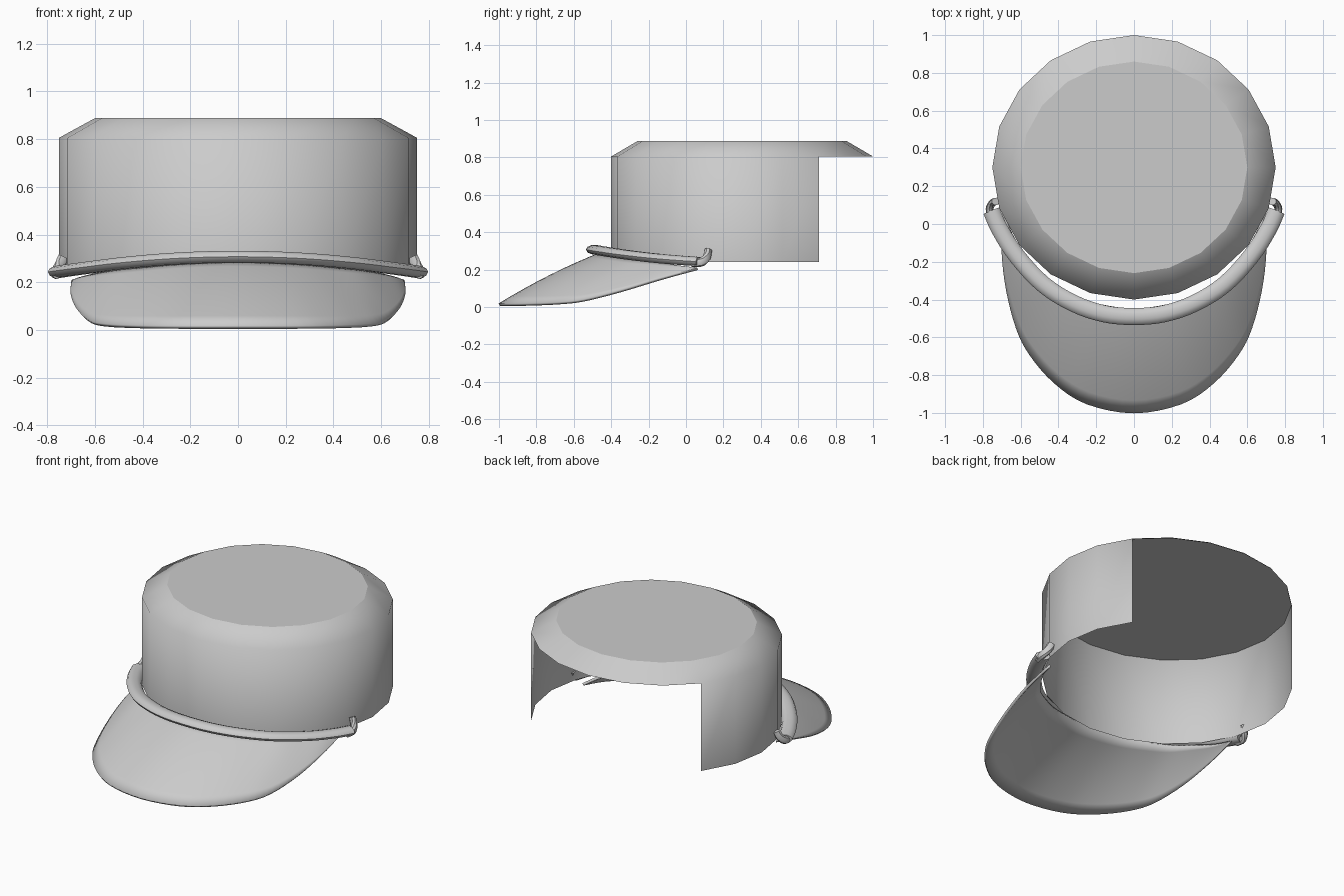
import bpy, bmesh, math
from mathutils import Vector

if "Cube" in bpy.data.objects:
    bpy.data.objects.remove(bpy.data.objects["Cube"])


def make(name, verts, faces, angle=40):
    """Create a mesh object with smooth-by-angle shading."""
    me = bpy.data.meshes.new(name)
    me.from_pydata(verts, [], faces)
    ob = bpy.data.objects.new(name, me)
    bpy.context.collection.objects.link(ob)
    bm = bmesh.new()
    bm.from_mesh(me)
    bmesh.ops.recalc_face_normals(bm, faces=bm.faces)
    bm.to_mesh(me)
    bm.free()
    bpy.ops.object.select_all(action='DESELECT')
    ob.select_set(True)
    bpy.context.view_layer.objects.active = ob
    bpy.ops.object.shade_smooth_by_angle(angle=math.radians(angle))
    return ob


def spline(pts, sub=4):
    """Catmull-Rom curve through pts."""
    p = [Vector(q) for q in pts]
    p = [2 * p[0] - p[1]] + p + [2 * p[-1] - p[-2]]
    out = []
    for i in range(1, len(p) - 2):
        a, b, c, d = p[i - 1:i + 3]
        for k in range(sub):
            t = k / sub
            out.append(0.5 * (2 * b + (c - a) * t + (2 * a - 5 * b + 4 * c - d) * t * t
                              + (3 * b - a - 3 * c + d) * t ** 3))
    return out + [p[-2]]


def mirrored(half):
    """Extend a path that starts on x = 0 to both sides."""
    return [(-x, y, z) for x, y, z in half[:0:-1]] + list(half)


def tube(name, path, wide, high, n=10):
    """Sweep an oval section along a path, with capped ends."""
    verts, faces = [], []
    for i, c in enumerate(path):
        d = (path[min(i + 1, len(path) - 1)] - path[max(i - 1, 0)]).normalized()
        side = d.cross(Vector((0, 0, 1))).normalized()
        up = side.cross(d)
        for k in range(n):
            a = 2 * math.pi * k / n
            verts.append(c + side * wide * math.cos(a) + up * high * math.sin(a))
    for i in range(len(path) - 1):
        for k in range(n):
            j = (k + 1) % n
            faces.append((i * n + k, i * n + j, (i + 1) * n + j, (i + 1) * n + k))
    faces += [tuple(range(n)), tuple(range(len(verts) - n, len(verts)))]
    return make(name, verts, faces)


# Crown: 20-sided, open at the lower back
N = 20


def ring(rx, ry, z):
    return [(rx * math.cos(2 * math.pi * k / N), 0.3 + ry * math.sin(2 * math.pi * k / N), z)
            for k in range(N)]


verts = ring(0.75, 0.7, 0.24) + ring(0.75, 0.7, 0.805) + ring(0.6, 0.56, 0.887)
faces = [tuple(range(2 * N, 3 * N))]
for k in range(N):
    j = (k + 1) % N
    faces.append((N + k, N + j, 2 * N + j, 2 * N + k))
    if not 2 <= k < 8:
        faces.append((k, j, N + j, N + k))
crown = make("crown", verts, faces, 70)
# drop the unused points of the back opening, keep the top edge crisp
bm = bmesh.new()
bm.from_mesh(crown.data)
bmesh.ops.delete(bm, geom=[v for v in bm.verts if not v.link_faces], context='VERTS')
for f in bm.faces:
    if len(f.verts) == N:
        for e in f.edges:
            e.smooth = False
bm.to_mesh(crown.data)
bm.free()

# Flat underside of the crown top
make("crown_lining", ring(0.748, 0.698, 0.804), [tuple(range(N))])

# Visor: lofted between the brow edge and the drooping outer edge
inner = spline(mirrored([(0, -.45, .287), (.14, -.435, .283), (.27, -.40, .275), (.4, -.33, .262),
                         (.5, -.26, .25), (.58, -.16, .235), (.65, -.05, .218), (.688, .06, .205)]))
outer = spline(mirrored([(0, -.998, .012), (.25, -.95, .012), (.42, -.84, .014), (.55, -.69, .02),
                         (.62, -.55, .035), (.672, -.35, .085), (.695, -.15, .145), (.692, .062, .203)]))
M, R = len(inner), 8
verts, faces = [], []
for r in range(R + 1):
    t = r / R
    for a, b in zip(inner, outer):
        p = a.lerp(b, t)
        p.z += 0.10 * t * (1 - t) * (a - b).length
        verts.append(p)
for r in range(R):
    for i in range(M - 1):
        faces.append((r * M + i, r * M + i + 1, (r + 1) * M + i + 1, (r + 1) * M + i))
visor = make("visor", verts, faces)
thick = visor.modifiers.new("thickness", 'SOLIDIFY')
thick.thickness = 0.016
thick.offset = 0

# Strap lying along the brow
strap = [(0, -.49, .307), (.16, -.475, .304), (.32, -.42, .295), (.48, -.32, .28),
         (.62, -.17, .262), (.71, -.03, .25), (.755, .07, .243)]
tube("strap", spline(mirrored(strap)), 0.045, 0.026)

# Small hooks at both ends of the strap
for s, side in ((-1, "left"), (1, "right")):
    tube(side + "_strap_hook", spline([(s * .758, .03, .237), (s * .765, .08, .24),
                                       (s * .75, .11, .265), (s * .732, .12, .305)]), 0.02, 0.024, 8)
